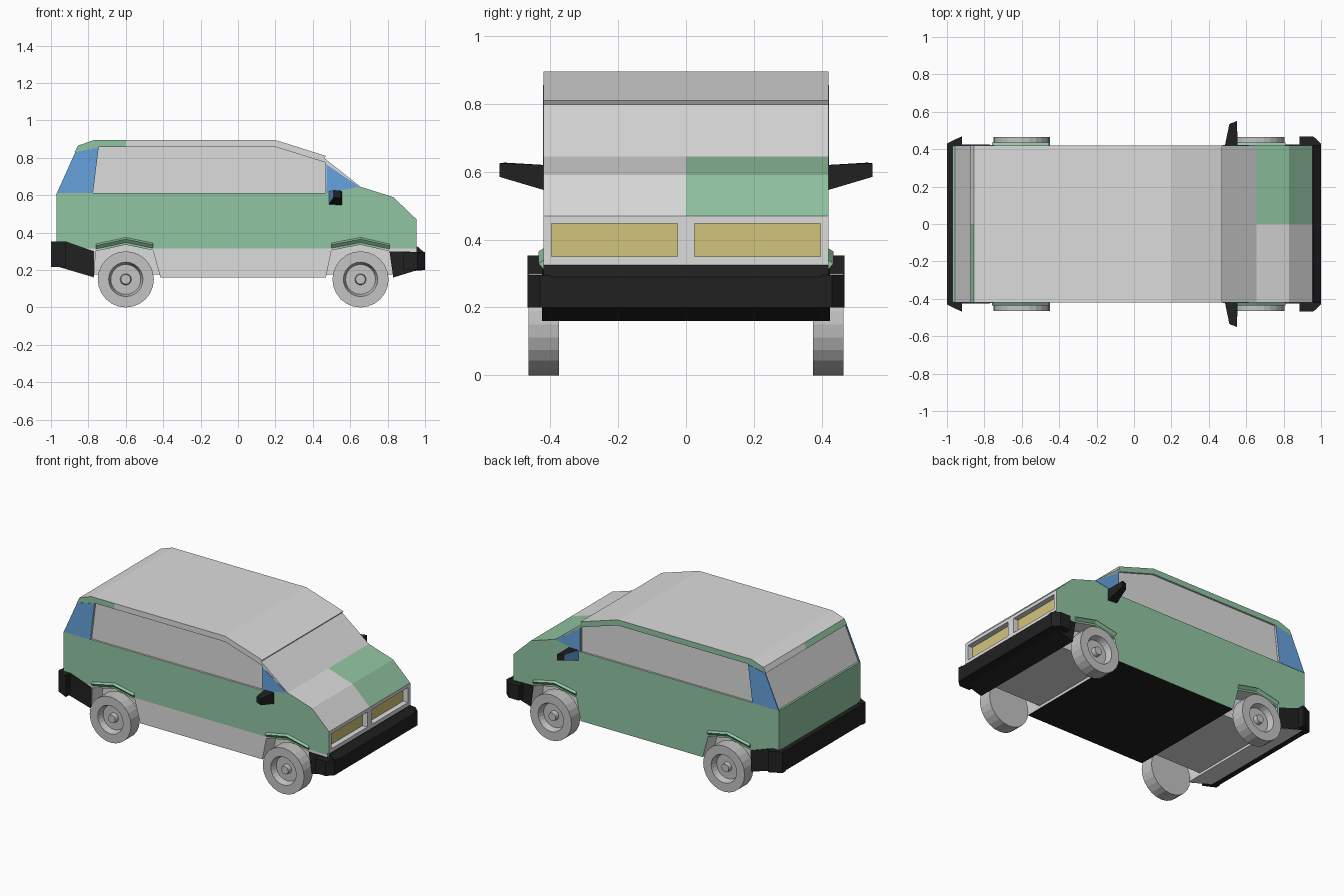
import bpy, bmesh, math
from mathutils import Vector

if "Cube" in bpy.data.objects:
    bpy.data.objects.remove(bpy.data.objects["Cube"])

GREY, GREEN, BLUE, BLACK, YELLOW, TYRE = range(6)
COLOURS = [("light grey", (.72, .72, .72)), ("green", (.286, .56, .36)), ("blue", (.137, .36, .73)),
           ("black", (.015, .015, .015)), ("yellow", (.64, .555, .2)), ("wheel grey", (.55, .55, .55))]
MATS = []
for n, c in COLOURS:
    m = bpy.data.materials.new(n)
    m.diffuse_color = (*c, 1)
    m.use_nodes = True
    m.node_tree.nodes["Principled BSDF"].inputs["Base Color"].default_value = m.diffuse_color
    MATS.append(m)
W = .42  # half width of the body


def finish(name, bm, rule):
    """Make an object; rule is a material index or a function of centre and normal."""
    bmesh.ops.recalc_face_normals(bm, faces=bm.faces[:])
    for f in bm.faces:
        f.material_index = rule(f.calc_center_median(), f.normal) if callable(rule) else rule
    me = bpy.data.meshes.new(name)
    bm.to_mesh(me)
    bm.free()
    for m in MATS:
        me.materials.append(m)
    ob = bpy.data.objects.new(name, me)
    bpy.context.collection.objects.link(ob)
    return ob


def prism_bm(pts, y0, y1):
    """Extrude a side profile (x, z) from y0 to y1."""
    bm = bmesh.new()
    f = bm.faces.new([bm.verts.new((x, y0, z)) for x, z in pts])
    ext = bmesh.ops.extrude_face_region(bm, geom=[f])
    bmesh.ops.translate(bm, vec=(0, y1 - y0, 0),
                        verts=[v for v in ext["geom"] if isinstance(v, bmesh.types.BMVert)])
    return bm


def prism(name, pts, y0, y1, rule):
    return finish(name, prism_bm(pts, y0, y1), rule)


def hull(name, pts, rule):
    bm = bmesh.new()
    for p in pts:
        bm.verts.new(p)
    bmesh.ops.convex_hull(bm, input=bm.verts[:])
    bmesh.ops.dissolve_limit(bm, angle_limit=.02, verts=bm.verts[:], edges=bm.edges[:])
    return finish(name, bm, rule)


def cut(ob, cutter):
    mod = ob.modifiers.new("recess", "BOOLEAN")
    mod.operation, mod.solver, mod.object = "DIFFERENCE", "EXACT", cutter
    cutter.hide_render = True
    cutter.hide_viewport = True


# Body shell: side profile with both wheel arches
REAR_ARCH = [(-.77, .16), (-.76, .30), (-.6, .335), (-.455, .305), (-.415, .16)]
FRONT_ARCH = [(.47, .16), (.5, .305), (.655, .335), (.81, .30), (.83, .16)]
PROFILE = [(-.97, .22)] + REAR_ARCH + FRONT_ARCH + [
    (.955, .2), (.955, .47), (.83, .59), (.655, .645), (.462, .798), (.47, .81), (.2, .895),
    (-.77, .895), (-.855, .865), (-.873, .832), (-.864, .826), (-.957, .612), (-.97, .612)]


def body_colour(c, n):
    if abs(n.y) > .9:                                   # sides
        if c.y > 0:
            return GREEN
        if c.z < .315:
            return GREY
        if c.z < .61 or c.x < -.6 or (c.x > .47 and c.z < .645):
            return GREEN
        return GREY
    if n.z < -.9 and c.z < .2 and c.x > -.5:            # floor
        return BLACK
    if n.z > .3 and c.x > .655 and c.z < .65:           # bonnet halves
        return GREEN if c.y > 0 else GREY
    if c.x < -.8 and n.x < -.3 and c.z > .825 and n.z < .8:   # strip over the rear window
        return GREEN if c.y < 0 else GREY
    if c.x < -.9 and c.z < .615 and n.z > -.5:          # tailgate
        return GREEN
    return GREY


bm = prism_bm(PROFILE, -W, W)
for co, no in [((0, 0, .315), (0, 0, 1)), ((0, 0, .611), (0, 0, 1)), ((0, 0, .645), (0, 0, 1)),
               ((0, 0, 0), (0, 1, 0)), ((-.6, 0, 0), (1, 0, 0)), ((.47, 0, 0), (1, 0, 0))]:
    bmesh.ops.bisect_plane(bm, geom=bm.verts[:] + bm.edges[:] + bm.faces[:], dist=1e-5,
                           plane_co=co, plane_no=no)
body = finish("body", bm, body_colour)

# Recessed side windows and headlights
SIDE_WINDOW = [(-.775, .613), (-.745, .858), (.2, .858), (.468, .775), (.468, .613)]
for s in (-1, 1):
    cut(body, prism("side_window_cutter", SIDE_WINDOW, s * (W - .012), s * (W + .1), GREY))
    a, b = sorted((s * .025, s * .397))
    cut(body, prism("headlight_cutter", [(.92, .35), (1.05, .35), (1.05, .448), (.92, .448)], a, b,
                    lambda c, n: YELLOW if n.x < -.9 else GREY))

# Inner wheel wells
for arch in (REAR_ARCH, FRONT_ARCH):
    prism("wheel_well", [(x, max(z, .175)) for x, z in arch], -.31, .31, GREY)

for s in (-1, 1):
    # Blue quarter windows
    prism("rear_quarter_window", [(-.968, .612), (-.87, .83), (-.745, .856), (-.777, .612)],
          s * (W - .004), s * (W + .002), BLUE)
    prism("front_quarter_window", [(.472, .612), (.472, .765), (.65, .645)],
          s * (W - .004), s * (W + .002), BLUE)

    # Wheel arch flares, ridge on top and chamfer below
    for arch in (REAR_ARCH, FRONT_ARCH):
        lip = arch[1:4]
        for (x0, z0), (x1, z1) in zip(lip, lip[1:]):
            hull("arch_flare", [(x, s * y, z + dz) for x, z in ((x0, z0), (x1, z1))
                                for y, dz in ((W - .01, 0), (W + .015, .03), (W - .01, .045))], GREEN)

    # Bumper ends and side patches
    for x0, x1, x2, z0, z1 in ((.885, .96, 1, .2, .295), (-.92, -.925, -1, .215, .353)):
        plan = [(x0, .40), (x0, .467), (x1, .467), (x2, .43), (x2, .40)]
        hull("bumper_end", [(x, s * y, z) for x, y in plan for z in (z0, z1)], BLACK)
    prism("front_bumper_patch", [(.81, .3), (.95, .297), (.96, .2), (.83, .16)],
          s * (W - .004), s * (W + .004), BLACK)
    prism("rear_bumper_patch", [(-.97, .35), (-.92, .353), (-.77, .3), (-.77, .163), (-.97, .22)],
          s * (W - .004), s * (W + .004), BLACK)

    # Door mirror with a blue glass facing backwards
    hull("door_mirror", [(x, s * y, z) for x, y, z in (
        (.485, .415, .62), (.485, .415, .55), (.555, .415, .62), (.555, .415, .545),
        (.51, .535, .627), (.51, .535, .588), (.55, .55, .625), (.55, .55, .585))],
        lambda c, n: BLUE if n.x < -.8 else BLACK)

# Bumper bars
prism("front_bumper", [(.94, .325), (.96, .325), (1, .29), (1, .2), (.94, .195)], -W, W, BLACK)
prism("rear_bumper", [(-.96, .35), (-1, .35), (-1, .22), (-.96, .215)], -W, W, BLACK)

# Wheels: turned profile (radius, y) with a dished rim and hub
WHEEL = [(0, .375), (.15, .375), (.15, .465), (.092, .465), (.08, .425),
         (.03, .425), (.026, .452), (0, .452)]
for s in (-1, 1):
    for cx in (-.6, .655):
        bm = bmesh.new()
        vs = [bm.verts.new((cx + r, s * y, .15)) for r, y in WHEEL]
        es = [bm.edges.new(e) for e in zip(vs, vs[1:])]
        bmesh.ops.spin(bm, geom=vs + es, cent=(cx, 0, .15), axis=(0, 1, 0),
                       angle=2 * math.pi, steps=24)
        bmesh.ops.remove_doubles(bm, verts=bm.verts[:], dist=1e-4)
        finish("wheel", bm, TYRE)
